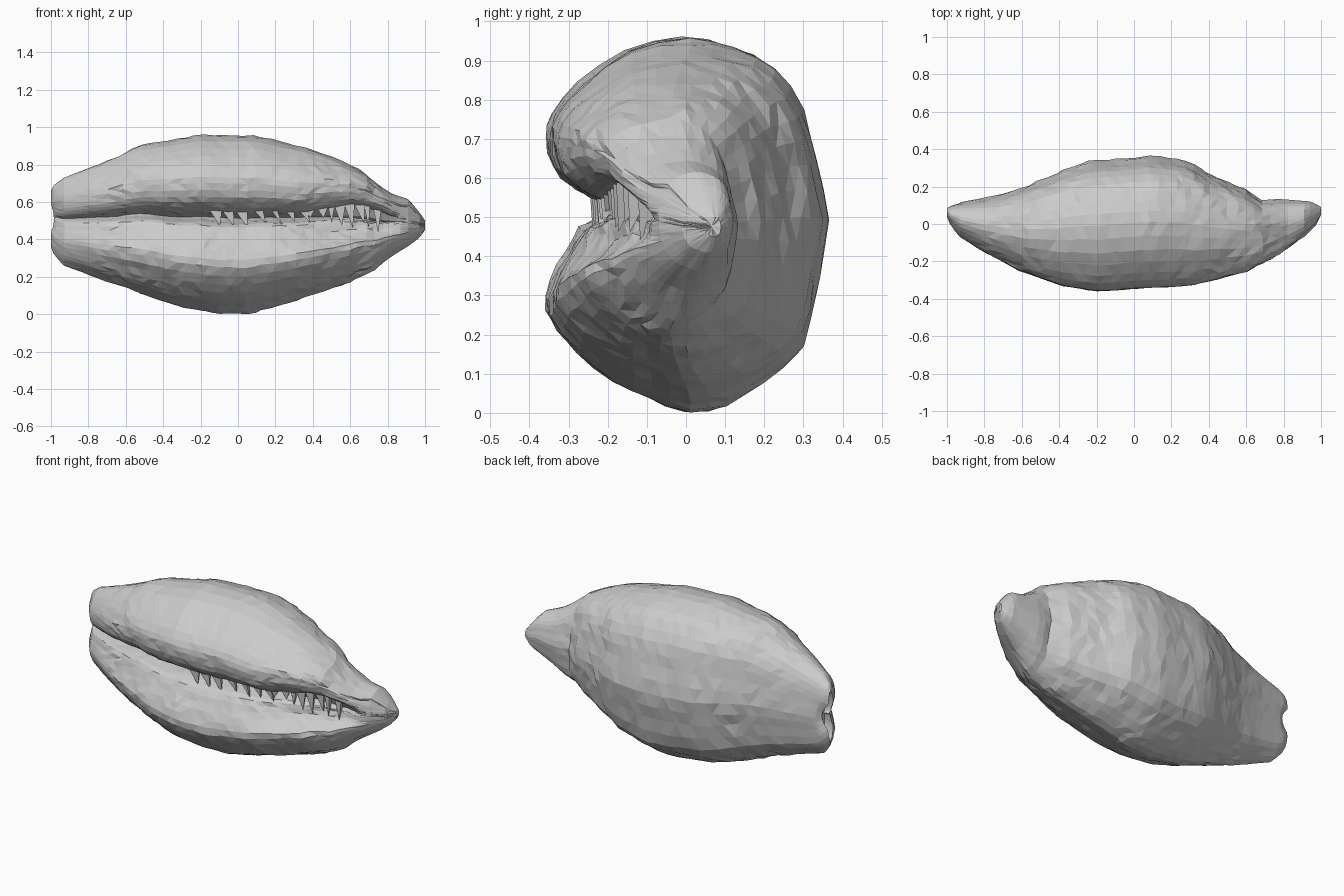
import bpy, bmesh, math, random
from mathutils import Vector

if "Cube" in bpy.data.objects:
    bpy.data.objects.remove(bpy.data.objects["Cube"])

random.seed(4)

# Shell outline along its length: x -> height and depth limits
TOP = [(-1, .66), (-.985, .69), (-.93, .73), (-.7, .82), (-.52, .905), (-.2, .96), (.1, .955), (.4, .88),
       (.6, .80), (.68, .755), (.75, .69), (.82, .645), (.91, .615), (.96, .56), (1, .50)]
BOTTOM = [(-1, .36), (-.98, .31), (-.93, .26), (-.85, .23), (-.6, .14), (-.3, .035), (-.1, .004), (.05, .0),
          (.3, .07), (.6, .17), (.72, .23), (.82, .31), (.92, .37), (.97, .41), (1, .45)]
BACK = [(-1, .09), (-.97, .11), (-.8, .14), (-.6, .19), (-.4, .28), (-.25, .335), (.1, .365), (.28, .34),
        (.4, .27), (.5, .225), (.6, .185), (.65, .15), (.69, .12), (.75, .135), (.95, .12), (1, .09)]
FRONT = [(-1, .04), (-.98, -.01), (-.93, -.07), (-.8, -.15), (-.6, -.25), (-.4, -.325), (-.2, -.36), (0, -.345),
         (.3, -.33), (.6, -.255), (.8, -.15), (.9, -.08), (.97, -.01), (1, .05)]

# Cross-section (back = +u, up = +v) with the folded slot on the front
SECTION = [(-.3, .07), (-.6, .12), (-.80, .19), (-.95, .30), (-1, .46), (-.96, .59), (-.77, .75),
           (-.42, .93), (0, 1), (.33, .95), (.62, .84), (.82, .62), (.91, .35), (1, .02), (.93, -.3),
           (.82, -.65), (.54, -.84), (.28, -.96), (0, -1), (-.28, -.92), (-.53, -.84), (-.8, -.68),
           (-1, -.48), (-.97, -.32), (-.85, -.16), (-.75, -.03), (-.58, .02)]


def lerp(table, x):
    for (x0, a), (x1, b) in zip(table, table[1:]):
        if x <= x1:
            return a + (b - a) * (x - x0) / (x1 - x0)
    return table[-1][1]


def ramp(x, a, b):
    t = min(1, max(0, (x - a) / (b - a)))
    return t * t * (3 - 2 * t)


def refine(pts):
    """Double the point count of a closed loop with smooth midpoints."""
    out, n = [], len(pts)
    for i in range(n):
        a, b, c, d = (Vector(pts[(i + k) % n]) for k in (-1, 0, 1, 2))
        out += [b, (9 * (b + c) - a - d) / 16]
    return out


def place(x, u, v):
    close = ramp(x, .76, .92)
    v0, front = v, u < 0
    if front:
        # the slot opens and rises towards the pointed end, then closes at the tip
        if -.4 < v < .15:
            u *= 1 - .35 * ramp(x, .15, .65) * (1 - ((v + .12) / .28) ** 2)
        v += .25 * ramp(x, .3, .75) * (1 - v * v) * min(1, -2 * u) * (1 if v0 > .1 else .3) * (1 - close)
        if abs(v) < .7:
            u += (-math.sqrt(1 - v * v) - u) * close
    t, b, k, f = (lerp(p, x) for p in (TOP, BOTTOM, BACK, FRONT))
    # shallow notch in the blunt end, mostly towards the back
    dx = (.015 if front else .04) * ramp(-x, .9, 1) * max(0, 1 - (v / .5) ** 2)
    return Vector((x + dx, (f + k) / 2 + u * (k - f) / 2, (t + b) / 2 + v * (t - b) / 2))


def make_object(name, bm):
    bmesh.ops.recalc_face_normals(bm, faces=bm.faces)
    me = bpy.data.meshes.new(name)
    bm.to_mesh(me)
    bm.free()
    ob = bpy.data.objects.new(name, me)
    bpy.context.collection.objects.link(ob)
    return ob


# Shell body: lofted rings with slight unevenness
loop = refine(SECTION)
stations = [-1, -.985, -.96, -.93] + [-.88 + .046 * i for i in range(39)] + [.91, .94, .97, .99, 1]
bm = bmesh.new()
rings = []
for x in stations:
    ring = []
    rough = 1 - .9 * ramp(abs(x), .6, .9)
    for u, v in loop:
        p = place(x, u, v)
        p += rough * Vector((random.uniform(-.012, .012), random.uniform(-.003, .003), random.uniform(-.003, .003)))
        ring.append(bm.verts.new(p))
    rings.append(ring)

# Recessed mouth at the blunt end
inner = []
for vert in rings[0]:
    p = vert.co
    inner.append(bm.verts.new((-.95, .065 + (p.y - .065) * .6, .51 + (p.z - .51) * .6)))
rings.insert(0, inner)

n = len(loop)
for a, b in zip(rings, rings[1:]):
    for i in range(n):
        bm.faces.new((a[i], a[(i + 1) % n], b[(i + 1) % n], b[i]))
for ring in (rings[0], rings[-1]):
    c = bm.verts.new(sum((w.co for w in ring), Vector()) / n)
    for i in range(n):
        bm.faces.new((c, ring[i], ring[(i + 1) % n]))
bmesh.ops.triangulate(bm, faces=bm.faces)
make_object("shell_body", bm)

# Teeth: uneven thin wedges hanging from the upper lip across the slot
bm = bmesh.new()
x = -.12
while x < .76:
    root = place(x, -.7, .14)
    tip = place(x + random.uniform(.0, .05), -.74, .0)
    tip.y = root.y + .01
    tip.z -= random.uniform(-.02, .02) + .04 * ramp(x, .4, .7)
    w = random.uniform(.014, .035)
    base = [bm.verts.new(root + Vector(o)) for o in ((-w, .004, .01), (w, .004, .01), (0, .07, -.005))]
    end = bm.verts.new(tip)
    for i in range(3):
        bm.faces.new((base[i], base[(i + 1) % 3], end))
    bm.faces.new(base)
    x += random.uniform(.04, .09)
make_object("lip_teeth", bm)
